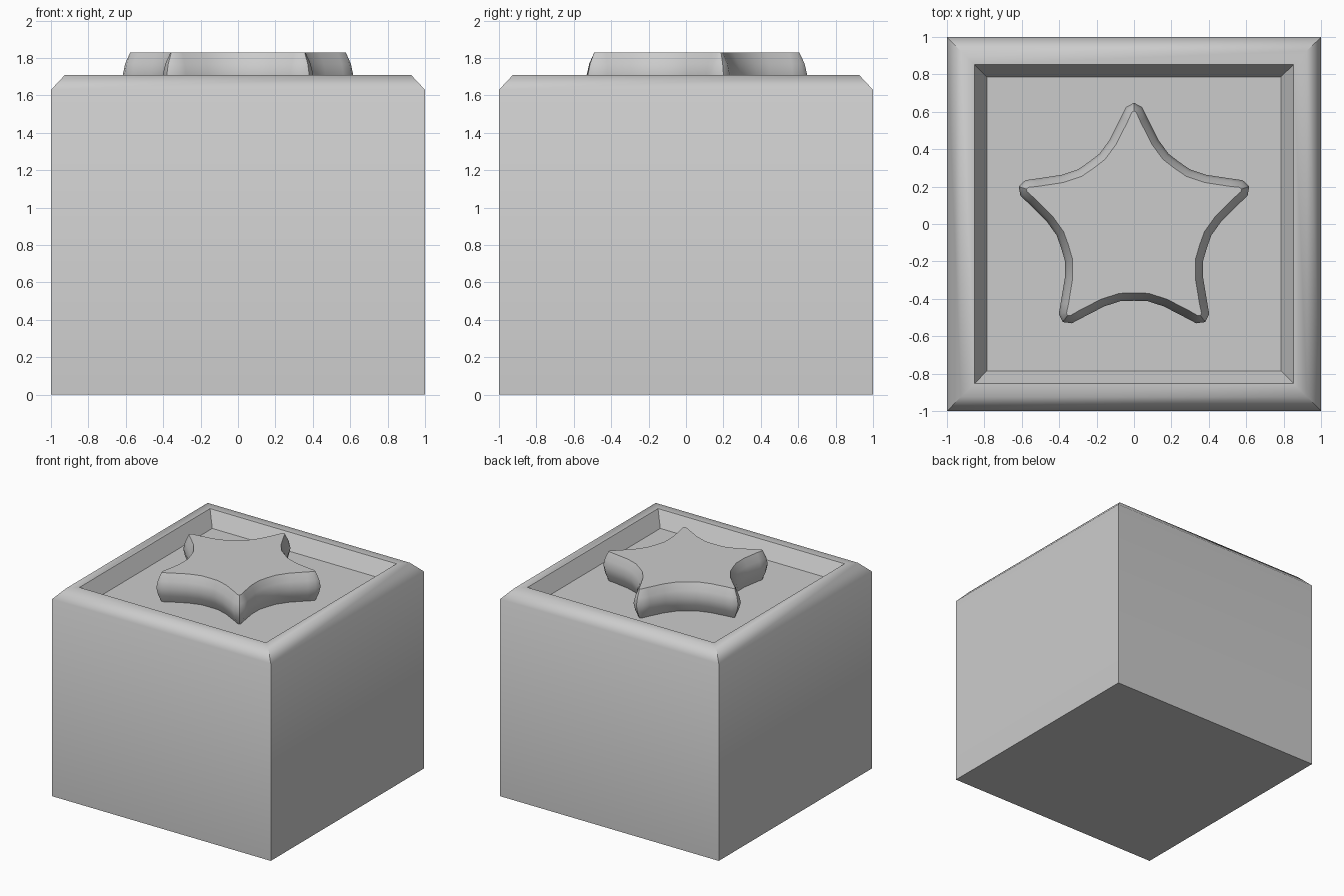
import bpy
import math
from mathutils import Vector, Matrix

if "Cube" in bpy.data.objects:
    bpy.data.objects.remove(bpy.data.objects["Cube"])


def make_lofted(name, rings, smooth_angle):
    """Skin a stack of equal-length rings and cap both ends."""
    n = len(rings[0])
    verts = [p for ring in rings for p in ring]
    faces = [tuple(reversed(range(n)))]
    for r in range(len(rings) - 1):
        for i in range(n):
            j = (i + 1) % n
            faces.append((r * n + i, r * n + j, (r + 1) * n + j, (r + 1) * n + i))
    faces.append(tuple(range((len(rings) - 1) * n, len(rings) * n)))
    mesh = bpy.data.meshes.new(name)
    mesh.from_pydata(verts, [], faces)
    obj = bpy.data.objects.new(name, mesh)
    bpy.context.collection.objects.link(obj)
    bpy.ops.object.select_all(action='DESELECT')
    obj.select_set(True)
    bpy.context.view_layer.objects.active = obj
    bpy.ops.object.shade_smooth_by_angle(angle=math.radians(smooth_angle))
    return obj


def square(h, z):
    return [(-h, -h, z), (h, -h, z), (h, h, z), (-h, h, z)]


# Block: straight walls, chamfered rim, sloped recess with a flat floor
block_profile = [(1.0, 0.0), (1.0, 1.63), (0.925, 1.71), (0.853, 1.71), (0.785, 1.59)]
make_lofted("block", [square(h, z) for h, z in block_profile], 50)

# Star outline: one rounded arm, repeated five times counter-clockwise
half_arm = [(0.185, 0.375), (0.13, 0.45), (0.07, 0.57), (0.043, 0.625)]
arm = [(0.241, 0.332)] + half_arm + [(0.0, 0.648)] + [(-x, y) for x, y in reversed(half_arm)]
outline = []
for k in range(5):
    turn = Matrix.Rotation(k * math.tau / 5, 2)
    outline += [turn @ Vector(p) for p in arm]


def inset(points, d):
    """Move every outline point inward along its averaged normal."""
    result = []
    for i, p in enumerate(points):
        a = (p - points[i - 1]).normalized()
        b = (points[(i + 1) % len(points)] - p).normalized()
        t = (a + b).normalized()
        result.append(p + Vector((-t.y, t.x)) * d)
    return result


# Star: pillowed sides, widest halfway up, flat top
star_profile = [(0.042, 1.588), (0.014, 1.65), (0.0, 1.71), (0.014, 1.77), (0.042, 1.83)]
make_lofted("star", [[(p.x, p.y, z) for p in inset(outline, d)] for d, z in star_profile], 50)
